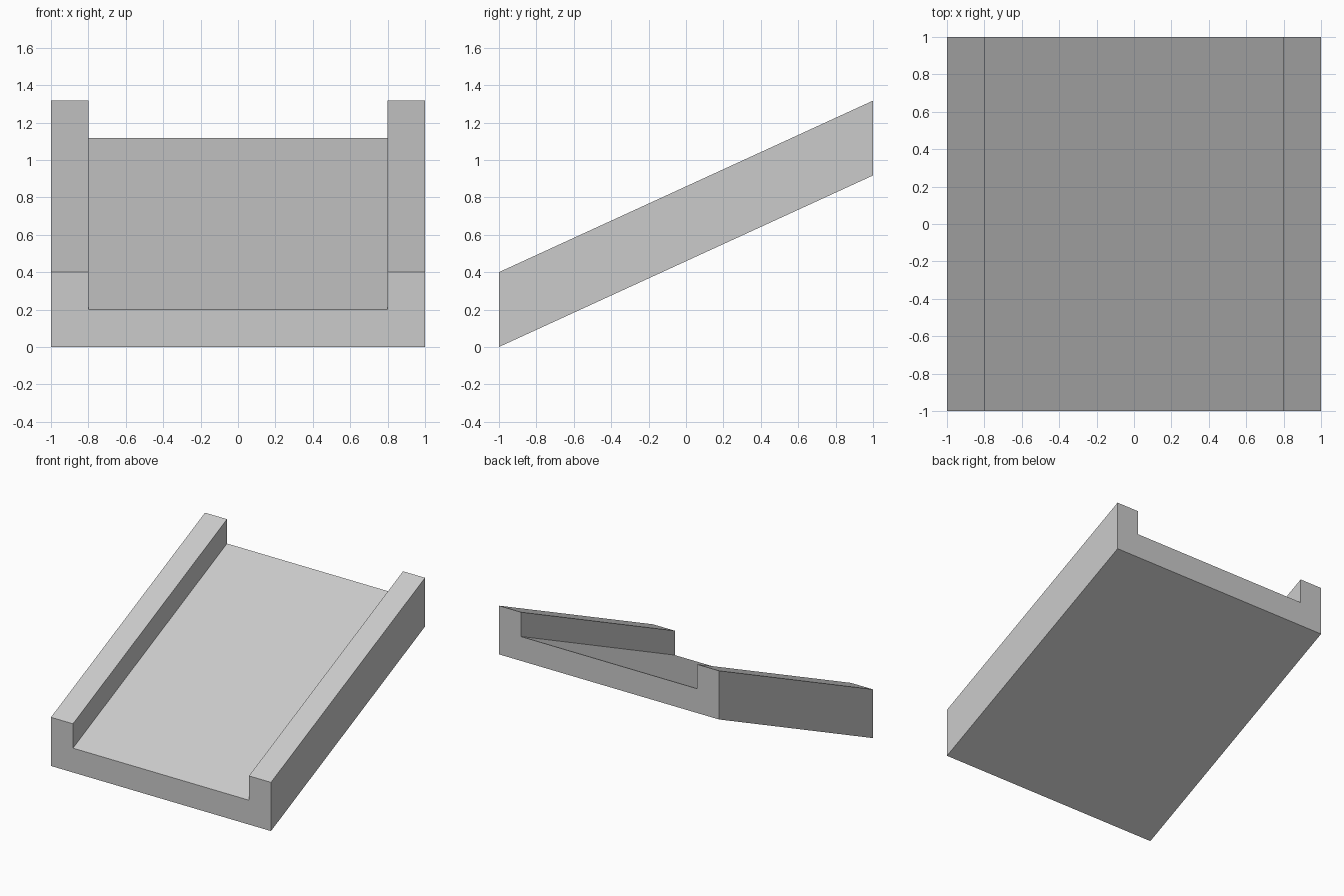
import bpy, bmesh

if "Cube" in bpy.data.objects:
    bpy.data.objects.remove(bpy.data.objects["Cube"])

RISE = 0.917  # height gained from front to back

# U-shaped cross-section (x, z): floor with two side rails
half = [(0.8, 0.2), (0.8, 0.4), (1.0, 0.4), (1.0, 0.0)]
profile = half + [(-x, z) for x, z in reversed(half)]

# Sloped channel: vertical front profile swept upward to the back
bm = bmesh.new()
front = bm.faces.new([bm.verts.new((x, -1, z)) for x, z in profile])
swept = bmesh.ops.extrude_face_region(bm, geom=[front], use_keep_orig=True)
back_verts = [v for v in swept["geom"] if isinstance(v, bmesh.types.BMVert)]
bmesh.ops.translate(bm, verts=back_verts, vec=(0, 2, RISE))
bmesh.ops.recalc_face_normals(bm, faces=bm.faces)

mesh = bpy.data.meshes.new("sloped_channel")
bm.to_mesh(mesh)
bm.free()
ramp = bpy.data.objects.new("sloped_channel", mesh)
bpy.context.collection.objects.link(ramp)
